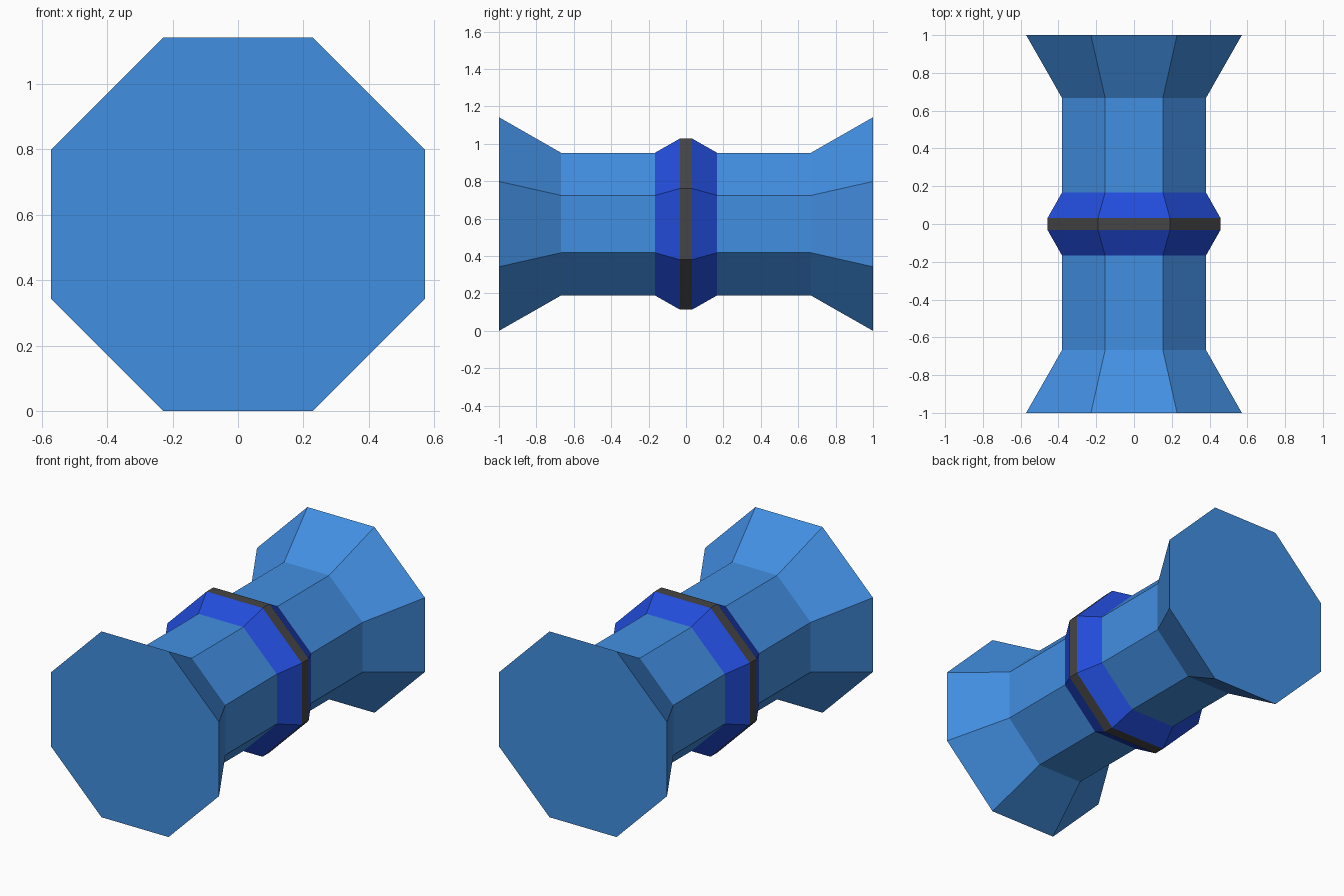
import bpy, bmesh

if "Cube" in bpy.data.objects:
    bpy.data.objects.remove(bpy.data.objects["Cube"])

CENTRE_Z = 0.571


def octagon(r, t):
    """Octagon of half width r and half flat t, counter-clockwise from the front."""
    return [(-t, -r), (t, -r), (r, -t), (r, t),
            (t, r), (-t, r), (-r, t), (-r, -t)]


def material(name, rgb):
    mat = bpy.data.materials.new(name)
    mat.diffuse_color = (*rgb, 1)
    mat.use_nodes = True
    mat.node_tree.nodes["Principled BSDF"].inputs["Base Color"].default_value = mat.diffuse_color
    return mat


def octagon_loft(name, stations, mat, cap_front=False, mirror=False):
    """Skin octagon rings given as (y, half width, half flat), front to back."""
    bm = bmesh.new()
    rings = [[bm.verts.new((x, y, z)) for x, z in octagon(r, t)]
             for y, r, t in stations]
    for a, b in zip(rings, rings[1:]):
        for i in range(8):
            j = (i + 1) % 8
            bm.faces.new((a[i], b[i], b[j], a[j]))
    if cap_front:
        bm.faces.new(rings[0])
    mesh = bpy.data.meshes.new(name)
    bm.to_mesh(mesh)
    bm.free()
    mesh.materials.append(mat)
    obj = bpy.data.objects.new(name, mesh)
    obj.location.z = CENTRE_Z
    bpy.context.collection.objects.link(obj)
    if mirror:
        mod = obj.modifiers.new("front_to_back", 'MIRROR')
        mod.use_axis = (False, True, False)
        mod.use_mirror_merge = False
    return obj


light_blue = material("light_blue", (0.055, 0.275, 0.76))
deep_blue = material("deep_blue", (0.016, 0.073, 0.71))
dark = material("dark_grey", (0.06, 0.06, 0.06))

# Flared barrels with closed ends
octagon_loft("flared_barrel",
             [(-1, 0.571, 0.228), (-0.667, 0.381, 0.153), (-0.167, 0.381, 0.153)],
             light_blue, cap_front=True, mirror=True)
# Sloping collars either side of the middle
octagon_loft("collar", [(-0.167, 0.381, 0.153), (-0.033, 0.457, 0.19)],
             deep_blue, mirror=True)
# Dark band around the middle
octagon_loft("centre_band", [(-0.033, 0.457, 0.19), (0.033, 0.457, 0.19)], dark)
